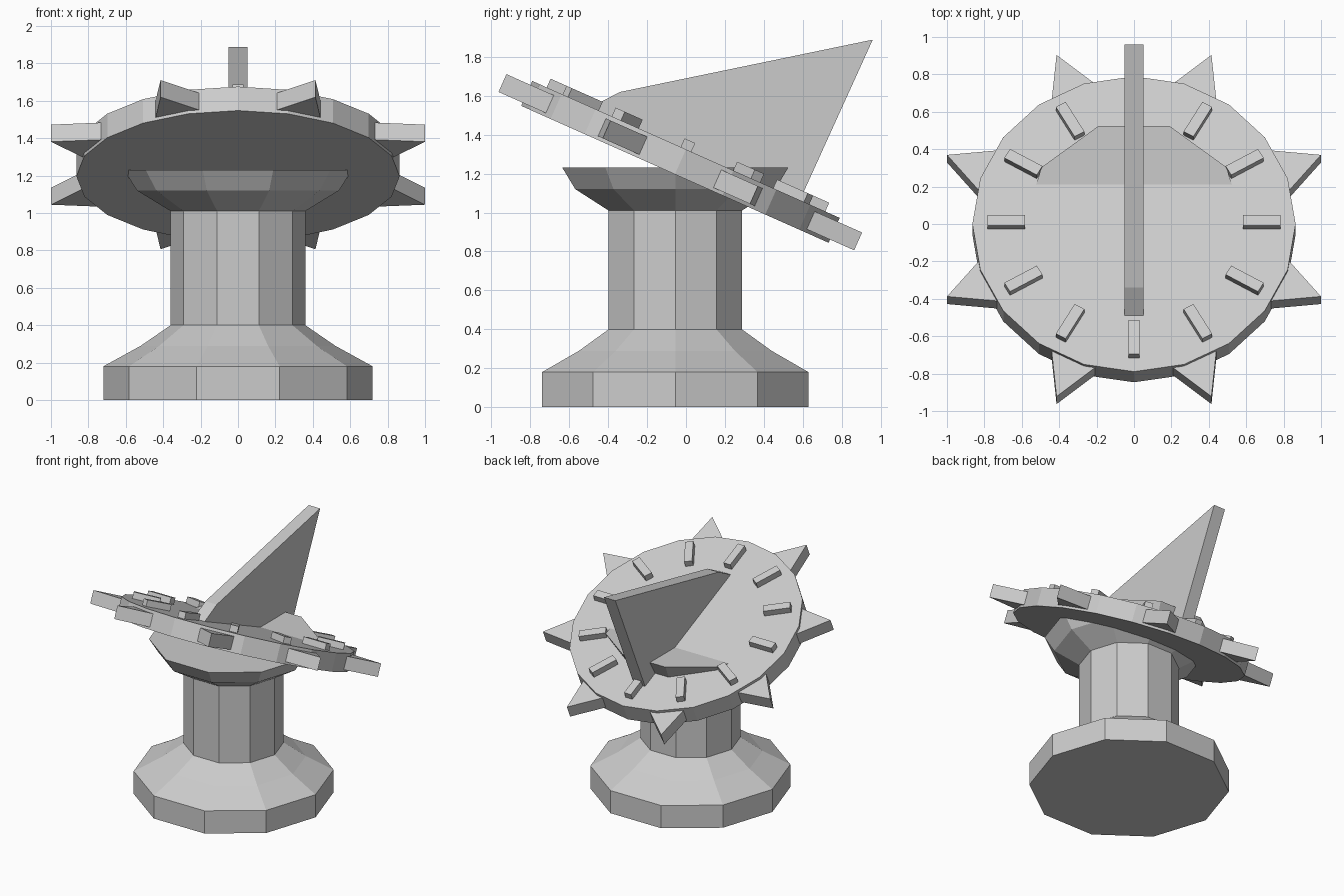
import bpy, bmesh
from math import radians, sin, cos, tau
from mathutils import Matrix, Vector

if "Cube" in bpy.data.objects:
    bpy.data.objects.remove(bpy.data.objects["Cube"])

stone = bpy.data.materials.new("grey_stone")
stone.use_nodes = True
GREY = (0.6, 0.6, 0.6, 1)
stone.diffuse_color = GREY
stone.node_tree.nodes["Principled BSDF"].inputs["Base Color"].default_value = GREY

# Frame of the tilted dial: origin at the centre of its upper face
DIAL = Matrix.Translation((0, 0, 1.324)) @ Matrix.Rotation(radians(-24), 4, 'X')


def loft(name, rings, matrix):
    """Skin a stack of equal-sized point rings, cap both ends."""
    bm = bmesh.new()
    loops = [[bm.verts.new(p) for p in ring] for ring in rings]
    n = len(loops[0])
    for low, high in zip(loops, loops[1:]):
        for i in range(n):
            j = (i + 1) % n
            bm.faces.new((low[i], low[j], high[j], high[i]))
    bm.faces.new(loops[0][::-1])
    bm.faces.new(loops[-1])
    bm.transform(matrix)
    bmesh.ops.recalc_face_normals(bm, faces=bm.faces)
    mesh = bpy.data.meshes.new(name)
    bm.to_mesh(mesh)
    bm.free()
    mesh.materials.append(stone)
    obj = bpy.data.objects.new(name, mesh)
    bpy.context.collection.objects.link(obj)
    return obj


def ring(sides, radius, z):
    return [(radius * cos(tau * i / sides), radius * sin(tau * i / sides), z)
            for i in range(sides)]


def prism(name, outline, z0, z1, matrix):
    return loft(name, [[(x, y, z) for x, y in outline] for z in (z0, z1)], matrix)


# Ten-sided pedestal: plinth, flared foot, column and flared cap
profile = [(0.72, 0), (0.72, 0.18), (0.52, 0.29), (0.36, 0.40),
           (0.36, 1.01), (0.54, 1.12), (0.61, 1.23)]
loft("pedestal", [ring(10, r, z) for r, z in profile],
     Matrix.Translation((0, -0.055, 0)))

# Tilted dial plate
loft("dial_plate", [ring(20, 0.864, z) for z in (-0.14, 0)], DIAL)

# Pointed rays around the rim
for i in range(8):
    turn = Matrix.Rotation(radians(22.5 + 45 * i), 4, 'Z')
    prism(f"rim_ray_{i + 1}", [(1.082, 0), (0.82, 0.14), (0.82, -0.14)],
          -0.122, -0.022, DIAL @ turn)

# Hour markers on the dial face
for i in range(12):
    turn = Matrix.Rotation(radians(30 * i), 4, 'Z')
    prism(f"hour_marker_{i + 1}",
          [(0.583, -0.03), (0.783, -0.03), (0.783, 0.03), (0.583, 0.03)],
          -0.02, 0.049, DIAL @ turn)

# Upright shadow fin: side outline (along dial, above dial) extruded across x
upright = Matrix(((0, 0, 1, 0), (1, 0, 0, 0), (0, 1, 0, 0), (0, 0, 0, 1)))
prism("shadow_fin", [(-0.576, -0.05), (0.64, -0.05), (0.647, 0.905), (-0.429, 0.132)],
      -0.05, 0.05, DIAL @ upright)
